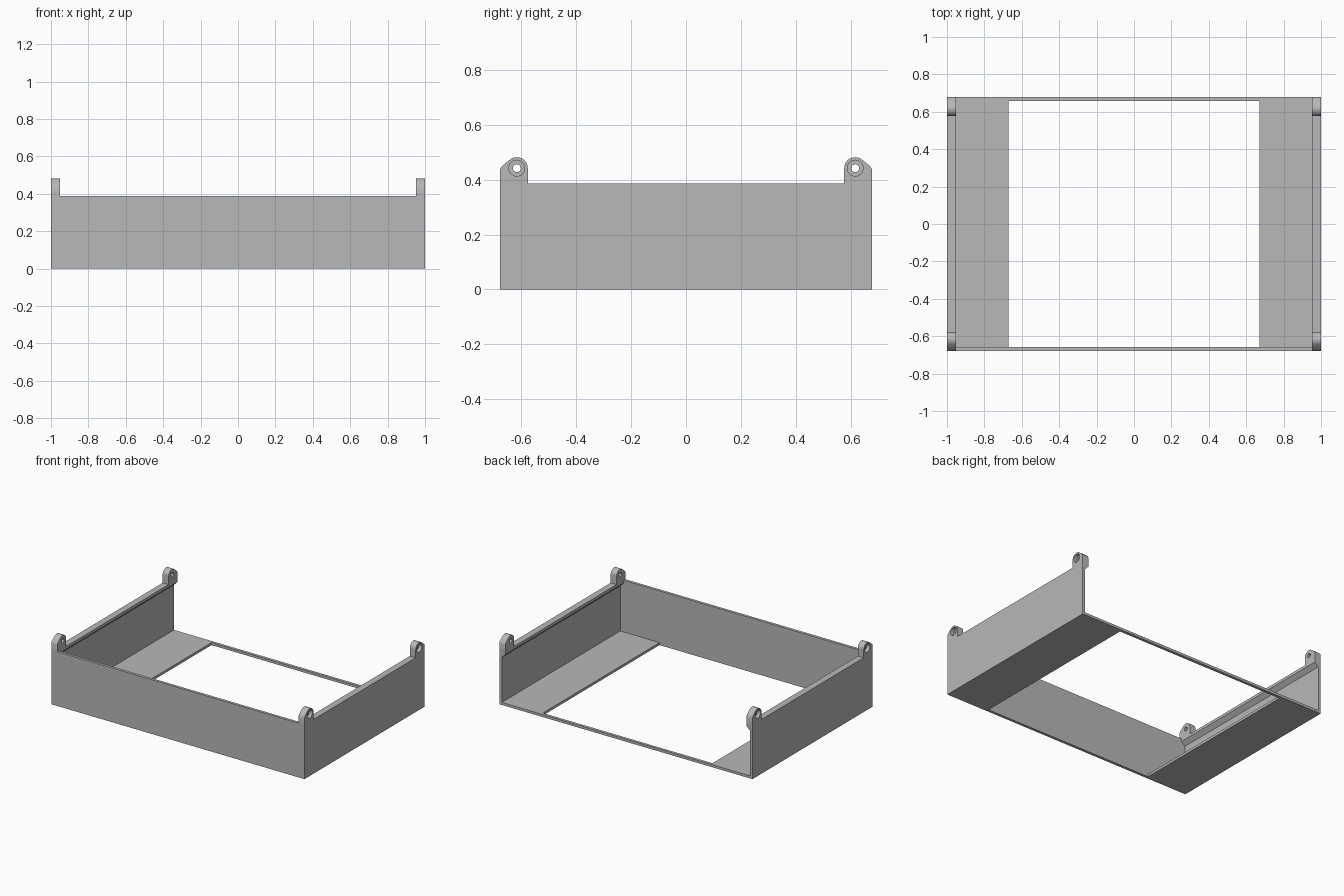
import bpy
import bmesh
from math import cos, sin, radians
from mathutils import Vector, Matrix

cube = bpy.data.objects.get("Cube")
if cube:
    bpy.data.objects.remove(cube, do_unlink=True)

X, Y, TOP = 1.0, 0.678, 0.387      # half width, half depth, wall height
WALL, RIM, FLOOR = 0.02, 0.047, 0.018
OPEN_X, OPEN_Y = 0.67, 0.658       # half size of the floor opening
PIN_Y, PIN_Z, LUG_R = 0.617, 0.442, 0.04

grey = bpy.data.materials.new("plain grey")
grey.use_nodes = True
grey.diffuse_color = (0.48, 0.48, 0.48, 1)
grey.node_tree.nodes["Principled BSDF"].inputs["Base Color"].default_value = grey.diffuse_color


def prism(name, outline, depth):
    """Extrude a closed 3D outline along the depth vector."""
    bm = bmesh.new()
    face = bm.faces.new([bm.verts.new(p) for p in outline])
    new = bmesh.ops.extrude_face_region(bm, geom=[face])["geom"]
    moved = [v for v in new if isinstance(v, bmesh.types.BMVert)]
    bmesh.ops.translate(bm, verts=moved, vec=Vector(depth))
    bmesh.ops.recalc_face_normals(bm, faces=bm.faces)
    return finish(name, bm)


def finish(name, bm):
    mesh = bpy.data.meshes.new(name)
    bm.to_mesh(mesh)
    bm.free()
    mesh.materials.append(grey)
    obj = bpy.data.objects.new(name, mesh)
    bpy.context.collection.objects.link(obj)
    return obj


def rod(x, y, z, radius, length):
    """Cylinder along x, used to drill the lugs."""
    bm = bmesh.new()
    place = Matrix.Translation((x, y, z)) @ Matrix.Rotation(radians(90), 4, 'Y')
    bmesh.ops.create_cone(bm, cap_ends=True, segments=32, radius1=radius,
                          radius2=radius, depth=length, matrix=place)
    return finish("drill", bm)


def drill(obj, cutter):
    mod = obj.modifiers.new("hole", 'BOOLEAN')
    mod.operation = 'DIFFERENCE'
    mod.solver = 'EXACT'
    mod.object = cutter
    bpy.ops.object.select_all(action='DESELECT')
    bpy.context.view_layer.objects.active = obj
    obj.select_set(True)
    bpy.ops.object.modifier_apply(modifier=mod.name)
    bpy.data.objects.remove(cutter, do_unlink=True)


def rectangle(x0, x1, y0, y1, z):
    return [(x0, y0, z), (x1, y0, z), (x1, y1, z), (x0, y1, z)]


# Front wall and the thin floor bars at front and back
prism("front_wall", rectangle(-X + WALL, X - WALL, -Y, -Y + WALL, 0), (0, 0, TOP))
prism("back_floor_bar", rectangle(-OPEN_X, OPEN_X, OPEN_Y, Y, 0), (0, 0, FLOOR))

for sx, side in ((1, "left"), (-1, "right")):
    # Floor ledge
    prism(side + "_floor_ledge",
          rectangle(sx * OPEN_X, sx * (X - WALL), -Y + WALL, Y, 0), (0, 0, FLOOR))

    # Side wall with a thicker, chamfered top rim
    rim_z = TOP - 0.02
    section = [(X, 0), (X, TOP), (X - RIM, TOP), (X - RIM, rim_z),
               (X - WALL, rim_z - (RIM - WALL)), (X - WALL, 0)]
    prism(side + "_wall", [(sx * x, -Y, z) for x, z in section], (0, 2 * Y, 0))

    # Rounded lugs with a counterbored pin hole
    for sy, end in ((1, "back"), (-1, "front")):
        arc = [(PIN_Y + LUG_R * cos(radians(a)), PIN_Z + LUG_R * sin(radians(a)))
               for a in range(50, 181, 10)]
        profile = [(Y, TOP), (Y, PIN_Z - 0.005), (Y - 0.005, PIN_Z + 0.006)]
        profile += arc + [(PIN_Y - LUG_R, TOP)]
        lug = prism(f"{end}_{side}_lug",
                    [(sx * X, sy * y, z) for y, z in profile], (-sx * RIM, 0, 0))
        drill(lug, rod(sx * X, sy * PIN_Y, PIN_Z, 0.0145, 0.2))
        drill(lug, rod(sx * X, sy * PIN_Y, PIN_Z, 0.029, 0.05))
        bpy.ops.object.shade_smooth_by_angle(angle=radians(30))
